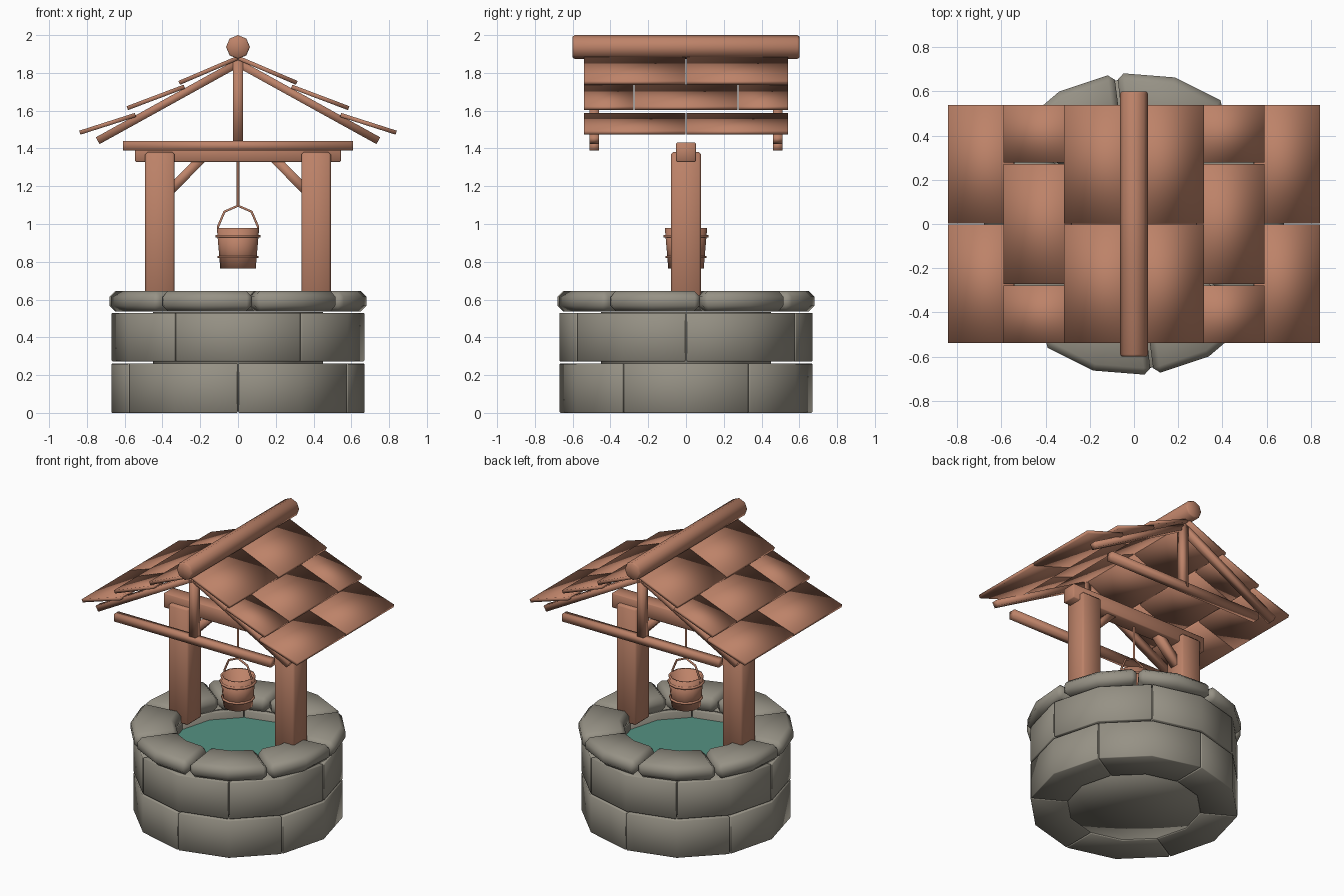
import bpy, bmesh, math
from mathutils import Vector

if "Cube" in bpy.data.objects:
    bpy.data.objects.remove(bpy.data.objects["Cube"])


def material(name, rgb):
    m = bpy.data.materials.new(name)
    m.diffuse_color = (*rgb, 1)
    m.use_nodes = True
    m.node_tree.nodes["Principled BSDF"].inputs["Base Color"].default_value = m.diffuse_color
    return m


STONE = material("grey stone", (0.305, 0.285, 0.235))
WOOD = material("red brown wood", (0.51, 0.225, 0.14))
WATER = material("teal water", (0.09, 0.285, 0.225))


def finish(bm, name, mat, bevel=0.0):
    """Turn a bmesh into a smooth-shaded object, softening its sharp edges."""
    bmesh.ops.recalc_face_normals(bm, faces=bm.faces[:])
    for f in bm.faces:
        f.smooth = True
    me = bpy.data.meshes.new(name)
    bm.to_mesh(me)
    bm.free()
    me.materials.append(mat)
    ob = bpy.data.objects.new(name, me)
    bpy.context.collection.objects.link(ob)
    if bevel:
        mod = ob.modifiers.new("bevel", 'BEVEL')
        mod.width, mod.segments = bevel, 1
        mod.limit_method, mod.angle_limit = 'ANGLE', math.radians(40)
    return ob


def box(name, x0, x1, y0, y1, z0, z1, bevel=0.0):
    bm = bmesh.new()
    bmesh.ops.create_cube(bm, size=1)
    for v in bm.verts:
        v.co = ((x0 + x1) / 2 + v.co.x * (x1 - x0),
                (y0 + y1) / 2 + v.co.y * (y1 - y0),
                (z0 + z1) / 2 + v.co.z * (z1 - z0))
    return finish(bm, name, WOOD, bevel)


def plank(name, p, q, thick, y0, y1):
    """Board whose underside runs from p to q in the xz plane."""
    p, q = Vector((p[0], 0, p[1])), Vector((q[0], 0, q[1]))
    d = (q - p).normalized()
    n = Vector((-d.z, 0, d.x))
    if n.z < 0:
        n = -n
    bm = bmesh.new()
    ring = [bm.verts.new(c + Vector((0, y0, 0)))
            for c in (p, q, q + n * thick, p + n * thick)]
    face = bm.faces.new(ring)
    ext = bmesh.ops.extrude_face_region(bm, geom=[face])
    for v in ext["geom"]:
        if isinstance(v, bmesh.types.BMVert):
            v.co.y = y1
    return finish(bm, name, WOOD)


def stone(name, a0, a1, r0, r1, z0, z1, bevel):
    """Curved block: a two-segment slice of a ring."""
    bm = bmesh.new()
    rows = []
    for a in (a0, (a0 + a1) / 2, a1):
        c, s = math.cos(a), math.sin(a)
        rows.append([bm.verts.new((r * c, r * s, z)) for r, z in
                     ((r0, z0), (r1, z0), (r1, z1), (r0, z1))])
    for a, b in zip(rows, rows[1:]):
        for i in range(4):
            j = (i + 1) % 4
            bm.faces.new((a[i], a[j], b[j], b[i]))
    bm.faces.new(rows[0])
    bm.faces.new(rows[-1])
    return finish(bm, name, STONE, bevel)


def course(name, count, start, r0, r1, z0, z1, gap, bevel):
    step = 2 * math.pi / count
    for i in range(count):
        a = math.radians(start) + i * step
        stone(f"{name}_{i + 1}", a + gap, a + step - gap, r0, r1, z0, z1, bevel)


def lathe(name, profile, sides, mat, turn=0.0):
    """Spin (radius, z) points around z; radius 0 closes an end."""
    bm = bmesh.new()
    rings = []
    for r, z in profile:
        if r == 0:
            rings.append([bm.verts.new((0, 0, z))] * sides)
        else:
            rings.append([bm.verts.new((r * math.cos(turn + 2 * math.pi * i / sides),
                                        r * math.sin(turn + 2 * math.pi * i / sides), z))
                          for i in range(sides)])
    for a, b in zip(rings, rings[1:]):
        for i in range(sides):
            j = (i + 1) % sides
            bm.faces.new(list(dict.fromkeys((a[i], a[j], b[j], b[i]))))
    return finish(bm, name, mat)


def rod(name, points, radius):
    """Thin round bar along a path."""
    cu = bpy.data.curves.new(name, 'CURVE')
    cu.dimensions = '3D'
    cu.bevel_depth, cu.bevel_resolution, cu.use_fill_caps = radius, 1, True
    sp = cu.splines.new('POLY')
    sp.points.add(len(points) - 1)
    for pt, co in zip(sp.points, points):
        pt.co = (*co, 1)
    cu.materials.append(WOOD)
    ob = bpy.data.objects.new(name, cu)
    bpy.context.collection.objects.link(ob)


# Stone wall: two staggered courses and a rounded cap
course("lower_stone", 6, -90, 0.43, 0.67, 0.0, 0.262, 0.005, 0.004)
course("upper_stone", 6, -60, 0.43, 0.67, 0.273, 0.53, 0.005, 0.004)
course("cap_stone", 8, -83, 0.40, 0.688, 0.538, 0.645, 0.01, 0.03)

# Inner lining with floor, and water
lathe("well_lining", [(0, 0.008), (0.45, 0.008), (0.45, 0.535)], 24, STONE)
lathe("water", [(0.45, 0.48), (0, 0.48)], 24, WATER)

# Posts, braces and cross beam
for side, s in (("left", -1), ("right", 1)):
    box(f"{side}_post", *sorted((s * 0.335, s * 0.492)), -0.08, 0.08, 0.56, 1.38, 0.012)
    plank(f"{side}_brace", (s * 0.40, 1.10), (s * 0.15, 1.355), 0.05, -0.03, 0.03)
box("cross_beam", -0.545, 0.545, -0.052, 0.052, 1.328, 1.432, 0.006)

# Gable frames at both ends
for end, y in (("front", -0.485), ("back", 0.485)):
    y0, y1 = y - 0.025, y + 0.025
    box(f"{end}_tie", -0.61, 0.61, y0, y1, 1.388, 1.44)
    box(f"{end}_king_post", -0.026, 0.026, y0, y1, 1.41, 1.88)
    for side, s in (("left", -1), ("right", 1)):
        plank(f"{end}_{side}_rafter", (0, 1.828), (s * 0.733, 1.423), 0.041, y0, y1)

# Shingle rows: (inner end, outer end, seams along y)
ROWS = (
    ((0.0, 1.868), (0.307, 1.737), (-0.542, 0, 0.542)),
    ((0.28, 1.717), (0.582, 1.603), (-0.542, -0.275, 0.275, 0.542)),
    ((0.54, 1.567), (0.834, 1.473), (-0.542, 0, 0.542)),
)
for side, s in (("left", -1), ("right", 1)):
    for r, (p, q, seams) in enumerate(ROWS):
        for c, (y0, y1) in enumerate(zip(seams, seams[1:])):
            plank(f"{side}_shingle_{r + 1}_{c + 1}", (s * p[0], p[1]),
                  (s * q[0], q[1]), 0.022, y0 + 0.003, y1 - 0.003)

# Ridge log
ridge = lathe("ridge_log", [(0, -0.6), (0.055, -0.6), (0.063, -0.59),
                            (0.063, 0.59), (0.055, 0.6), (0, 0.6)], 8, WOOD)
ridge.rotation_euler.x = math.pi / 2
ridge.location.z = 1.937

# Bucket with two hoops, handle and rope
lathe("bucket", [(0, 0.765), (0.094, 0.765), (0.112, 0.978), (0.098, 0.978),
                 (0.085, 0.80), (0, 0.80)], 12, WOOD)
for name, z, r in (("lower_hoop", 0.825, 0.101), ("upper_hoop", 0.935, 0.111)):
    lathe(name, [(r - 0.006, z - 0.006), (r + 0.007, z - 0.006),
                 (r + 0.007, z + 0.006), (r - 0.006, z + 0.006)], 12, WOOD)
rod("bucket_handle", [(-0.103, 0, 0.95), (-0.106, 0, 0.985), (-0.072, 0, 1.065), (0, 0, 1.097),
                      (0.072, 0, 1.065), (0.106, 0, 0.985), (0.103, 0, 0.95)], 0.007)
rod("rope", [(0, 0, 1.095), (0, 0, 1.34)], 0.008)
